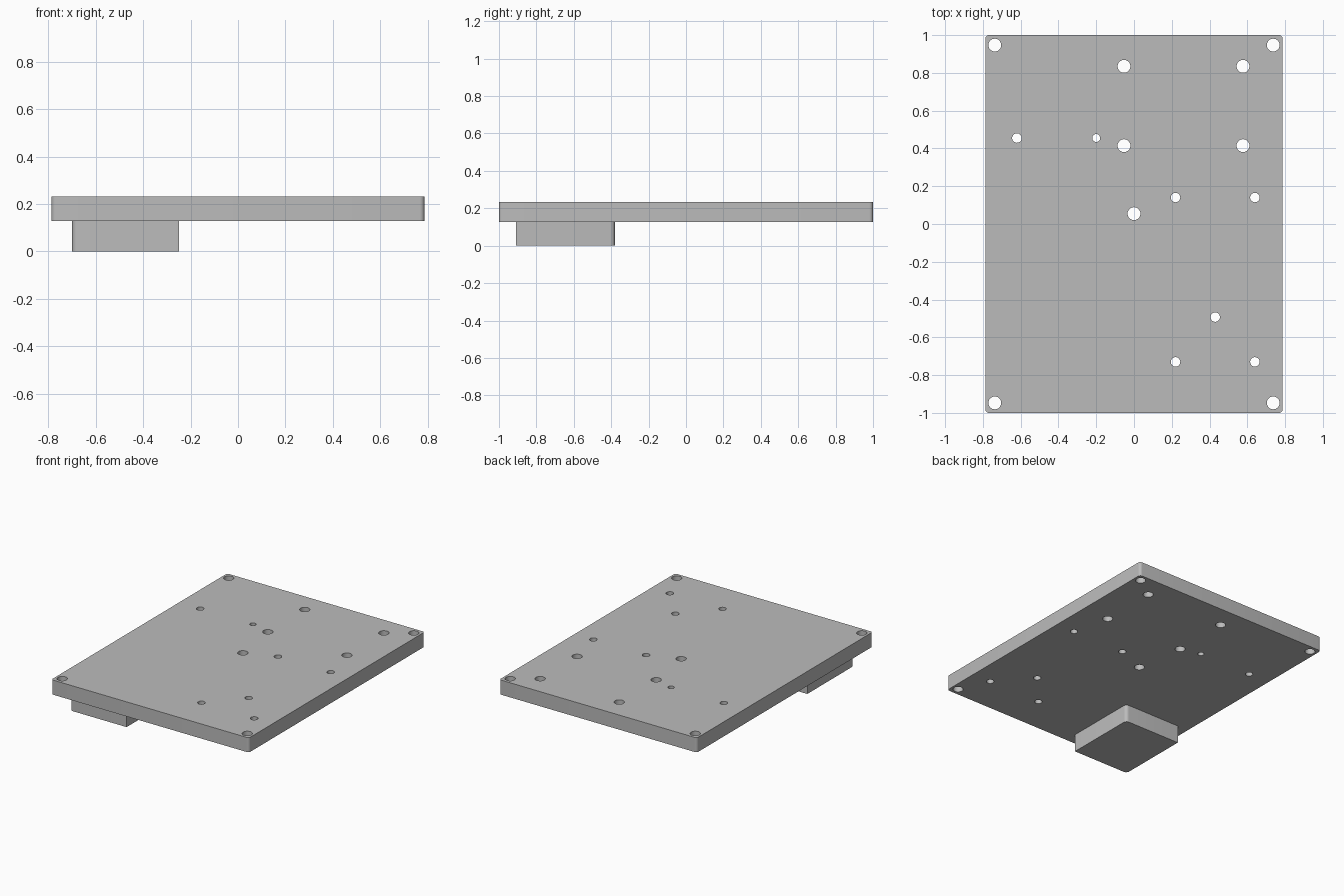
import bpy
import bmesh
from mathutils import Matrix, Vector

if "Cube" in bpy.data.objects:
    bpy.data.objects.remove(bpy.data.objects["Cube"], do_unlink=True)

GREY = (0.5, 0.5, 0.5, 1.0)
grey = bpy.data.materials.new("plain_grey")
grey.use_nodes = True
grey.diffuse_color = GREY
grey.node_tree.nodes["Principled BSDF"].inputs["Base Color"].default_value = GREY


def add_object(name, bm):
    mesh = bpy.data.meshes.new(name)
    bm.to_mesh(mesh)
    bm.free()
    mesh.materials.append(grey)
    obj = bpy.data.objects.new(name, mesh)
    bpy.context.collection.objects.link(obj)
    return obj


def select_only(obj):
    bpy.ops.object.select_all(action='DESELECT')
    obj.select_set(True)
    bpy.context.view_layer.objects.active = obj


def rounded_box(name, low, high, radius, is_round):
    """Box whose upright edges are rounded where is_round(x, y) holds."""
    low, high = Vector(low), Vector(high)
    centre, size = (low + high) / 2, high - low
    bm = bmesh.new()
    bmesh.ops.create_cube(bm, size=1, matrix=Matrix.Diagonal((*size, 1)))
    edges = [e for e in bm.edges
             if abs(e.verts[0].co.z - e.verts[1].co.z) > size.z / 2
             and is_round(e.verts[0].co.x, e.verts[0].co.y)]
    bmesh.ops.bevel(bm, geom=edges, offset=radius, segments=6,
                    profile=0.5, affect='EDGES')
    bmesh.ops.translate(bm, verts=bm.verts, vec=centre)
    return add_object(name, bm)


# Mounting plate and the small block beneath it
PLATE_BOTTOM, PLATE_TOP = 0.128, 0.233
plate = rounded_box("plate", (-0.787, -1, PLATE_BOTTOM), (0.787, 1, PLATE_TOP),
                    0.02, lambda x, y: True)
block = rounded_box("underside_block", (-0.70, -0.91, 0),
                    (-0.25, -0.38, PLATE_BOTTOM), 0.025, lambda x, y: x * y > 0)

# Through holes grouped by radius
holes = {
    0.034: [(x, y) for x in (-0.737, 0.737) for y in (-0.947, 0.947)]
         + [(x, y) for x in (-0.053, 0.577) for y in (0.415, 0.835)]
         + [(0, 0.055)],
    0.025: [(x, y) for x in (0.22, 0.64) for y in (-0.73, 0.14)]
         + [(-0.62, 0.455), (0.43, -0.493)],
    0.021: [(-0.20, 0.455)],
}
bm = bmesh.new()
for radius, places in holes.items():
    for x, y in places:
        bmesh.ops.create_cone(bm, cap_ends=True, segments=32, radius1=radius,
                              radius2=radius, depth=0.3,
                              matrix=Matrix.Translation((x, y, 0.18)))
cutter = add_object("hole_cutter", bm)
cutter.hide_render = True

# Drill the plate
select_only(plate)
drill = plate.modifiers.new("drill", 'BOOLEAN')
drill.operation = 'DIFFERENCE'
drill.solver = 'EXACT'
drill.object = cutter
bpy.ops.object.modifier_apply(modifier=drill.name)
bpy.data.objects.remove(cutter, do_unlink=True)

# Smooth the rounded walls, keep the edges crisp
for obj in (plate, block):
    select_only(obj)
    bpy.ops.object.shade_smooth_by_angle(angle=0.6)
